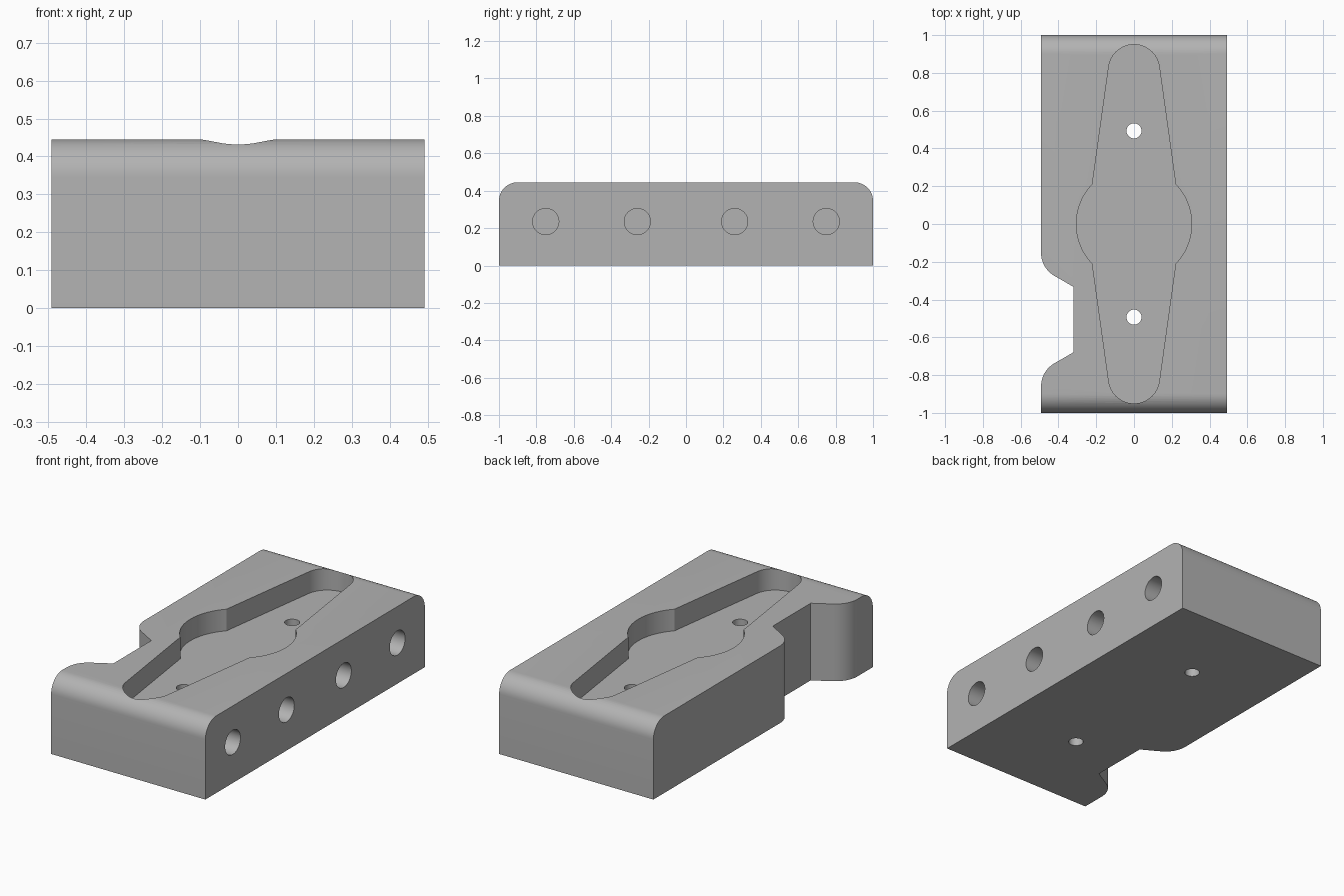
import bpy
import bmesh
from math import cos, sin, radians, tan
from mathutils import Vector

HALF_X, HALF_Y, HEIGHT = 0.492, 1.0, 0.445
POCKET_FLOOR = 0.32

if "Cube" in bpy.data.objects:
    bpy.data.objects.remove(bpy.data.objects["Cube"])

grey = bpy.data.materials.new("plain grey")
grey.use_nodes = True
grey.diffuse_color = (0.45, 0.45, 0.45, 1)
grey.node_tree.nodes["Principled BSDF"].inputs["Base Color"].default_value = (0.45, 0.45, 0.45, 1)


def arc(cx, cy, r, start, end, steps=20):
    """Points along a circular arc, angles in degrees."""
    angles = [radians(start + (end - start) * i / steps) for i in range(steps + 1)]
    return [(cx + r * cos(a), cy + r * sin(a)) for a in angles]


def prism(name, outline, low, high, axis="z"):
    """Extrude an outline along z (points are x, y) or along x (points are y, z)."""
    place = {"z": lambda p: (p[0], p[1], low), "x": lambda p: (low, p[0], p[1])}[axis]
    step = Vector((0, 0, high - low)) if axis == "z" else Vector((high - low, 0, 0))
    bm = bmesh.new()
    face = bm.faces.new([bm.verts.new(place(p)) for p in outline])
    grown = bmesh.ops.extrude_face_region(bm, geom=[face])["geom"]
    bmesh.ops.translate(bm, vec=step, verts=[v for v in grown if isinstance(v, bmesh.types.BMVert)])
    bmesh.ops.recalc_face_normals(bm, faces=bm.faces)
    mesh = bpy.data.meshes.new(name)
    bm.to_mesh(mesh)
    bm.free()
    mesh.materials.append(grey)
    obj = bpy.data.objects.new(name, mesh)
    bpy.context.collection.objects.link(obj)
    return obj


# Block with rounded top edges at both ends
R = 0.1
block_profile = [(-HALF_Y, 0), (HALF_Y, 0)]
block_profile += arc(HALF_Y - R, HEIGHT - R, R, 0, 90, 12)
block_profile += arc(R - HALF_Y, HEIGHT - R, R, 90, 180, 12)
block = prism("block", block_profile, -HALF_X, HALF_X, "x")

# Recess outline: wide round middle tapering to round ends
recess = arc(0, 0, 0.305, -43.7, 43.7, 28) + arc(0, 0.815, 0.135, 8, 172, 36)
recess += arc(0, 0, 0.305, 136.3, 223.7, 28) + arc(0, -0.815, 0.135, 188, 352, 36)
cutters = [prism("recess_cutter", recess, POCKET_FLOOR, 1)]

# Side notch: sloped walls blending into the side through a large round
NOTCH_Y, NOTCH_HALF, NOTCH_X, BLEND = -0.506, 0.173, -0.32, 0.14
corner = NOTCH_HALF + (HALF_X + NOTCH_X) * tan(radians(30))
start = corner + BLEND * tan(radians(30))
upper = [(NOTCH_X, NOTCH_HALF)] + arc(BLEND - HALF_X, start, BLEND, 240, 180, 14)
upper.append((-HALF_X - 0.1, start))
notch = [(x, NOTCH_Y + y) for x, y in upper]
notch += [(x, NOTCH_Y - y) for x, y in reversed(upper)]
cutters.append(prism("notch_cutter", notch, -0.1, 1))

# Through holes in the recess floor
for y in (-0.493, 0.493):
    cutters.append(prism("through_hole_cutter", arc(0, y, 0.04, 0, 348.75, 31), -0.1, 1))

# Blind bores along the left side
for y in (-0.75, -0.26, 0.26, 0.75):
    bore = arc(y, 0.235, 0.07, 0, 352.5, 47)
    cutters.append(prism("side_bore_cutter", bore, 0.1, HALF_X + 0.1, "x"))

# Cut the block, then drop the cutters
bpy.context.view_layer.objects.active = block
for cutter in cutters:
    cut = block.modifiers.new(cutter.name, "BOOLEAN")
    cut.operation, cut.solver, cut.object = "DIFFERENCE", "EXACT", cutter
    bpy.ops.object.modifier_apply(modifier=cut.name)
    bpy.data.objects.remove(cutter)

bpy.ops.object.select_all(action="DESELECT")
block.select_set(True)
bpy.ops.object.shade_smooth_by_angle(angle=radians(25))
